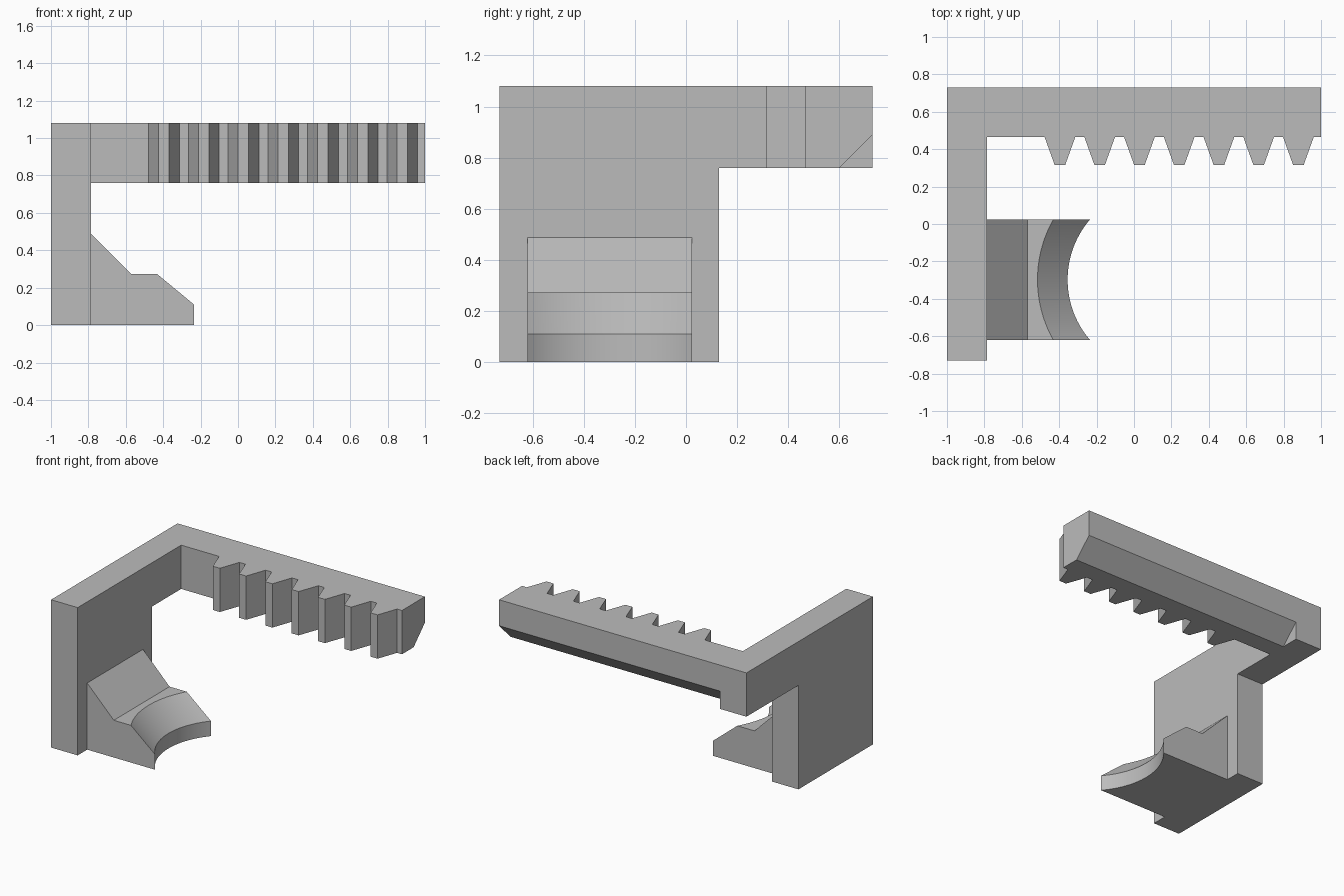
import bpy
import bmesh
from math import radians, sqrt
from mathutils import Vector

cube = bpy.data.objects.get("Cube")
if cube:
    bpy.data.objects.remove(cube, do_unlink=True)

grey = bpy.data.materials.new("mid grey")
grey.use_nodes = True
grey.diffuse_color = (0.5, 0.5, 0.5, 1)
grey.node_tree.nodes["Principled BSDF"].inputs["Base Color"].default_value = (0.5, 0.5, 0.5, 1)


def loft(name, rings, smooth=False):
    """Skin a series of matching closed outlines and cap both ends."""
    bm = bmesh.new()
    loops = [[bm.verts.new(p) for p in ring] for ring in rings]
    n = len(loops[0])
    for a, b in zip(loops, loops[1:]):
        for i in range(n):
            j = (i + 1) % n
            bm.faces.new((a[i], a[j], b[j], b[i]))
    bm.faces.new(loops[0])
    bm.faces.new(loops[-1])
    bmesh.ops.recalc_face_normals(bm, faces=bm.faces)
    mesh = bpy.data.meshes.new(name)
    bm.to_mesh(mesh)
    bm.free()
    mesh.materials.append(grey)
    if smooth:
        mesh.shade_smooth()
        mesh.set_sharp_from_angle(angle=radians(30))
    obj = bpy.data.objects.new(name, mesh)
    bpy.context.collection.objects.link(obj)
    return obj


LEFT, WALL, RIGHT = -1.0, -0.785, 1.0
FRONT, BACK = -0.73, 0.73
ARM_Z, TOP = 0.76, 1.08
RACK_Y, TIP_Y = 0.465, 0.315

# Upright side plate with its upper arm reaching back
plate = [(FRONT, 0), (0.13, 0), (0.13, ARM_Z), (BACK, ARM_Z), (BACK, TOP), (FRONT, TOP)]
loft("side_plate", [[(x, y, z) for y, z in plate] for x in (LEFT, WALL)])

# Rack bar, chamfered along its lower back edge
bar = [(RACK_Y, ARM_Z), (0.6, ARM_Z), (BACK, 0.89), (BACK, TOP), (RACK_Y, TOP)]
loft("rack_bar", [[(x, y, z) for y, z in bar] for x in (WALL, RIGHT)])

# Row of tapered rack teeth
for i in range(7):
    c = -0.396 + i * 0.2125
    tooth = [(c - 0.082, RACK_Y), (c - 0.028, TIP_Y), (c + 0.028, TIP_Y), (c + 0.082, RACK_Y)]
    loft(f"rack_tooth_{i + 1}", [[(x, y, z) for x, y in tooth] for z in (ARM_Z, TOP)])

# Foot bracket, its end hollowed by a round wall below a conical bevel
HALF, MID_Y, AXIS_X, STEPS = 0.322, -0.298, 0.138, 32


def hollow(radius, dy):
    return AXIS_X - sqrt(radius ** 2 - dy ** 2)


rings = []
for i in range(STEPS + 1):
    dy = HALF * (2 * i / STEPS - 1)
    low, high = hollow(0.493, dy), hollow(0.654, dy)
    outline = [(WALL, 0), (low, 0), (low, 0.11), (high, 0.272), (-0.57, 0.272), (WALL, 0.487)]
    rings.append([Vector((x, MID_Y + dy, z)) for x, z in outline])
loft("foot_bracket", rings, smooth=True)
